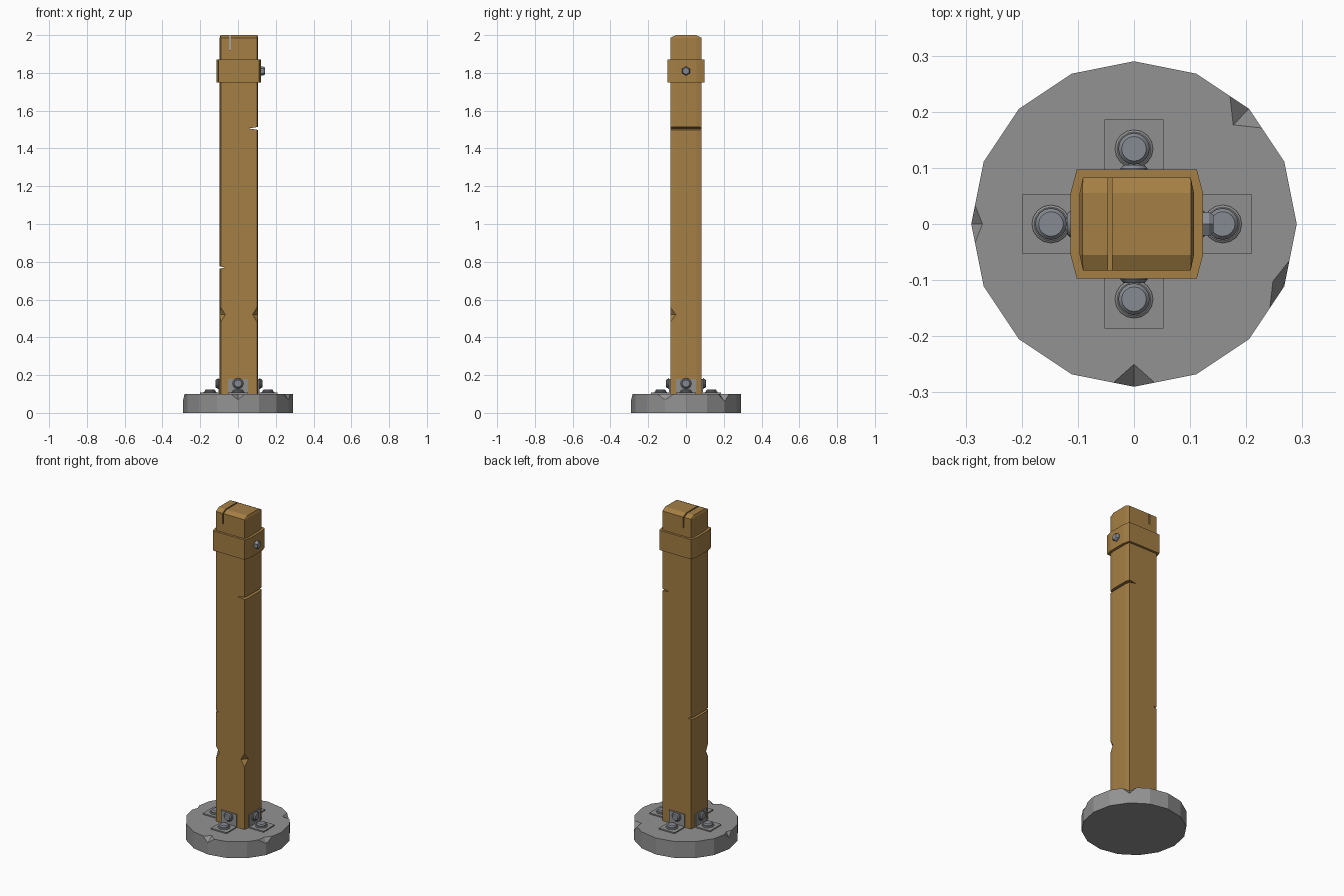
import bpy, bmesh
from math import pi, cos, sin
from mathutils import Matrix, Vector

cube = bpy.data.objects.get("Cube")
if cube:
    bpy.data.objects.remove(cube, do_unlink=True)


def material(name, rgb):
    m = bpy.data.materials.new(name)
    m.use_nodes = True
    m.diffuse_color = (*rgb, 1)
    m.node_tree.nodes["Principled BSDF"].inputs["Base Color"].default_value = (*rgb, 1)
    return m


WOOD = material("golden wood", (0.37, 0.21, 0.058))
STONE = material("grey stone", (0.29, 0.29, 0.29))
IRON = material("iron plate", (0.28, 0.28, 0.28))
STEEL = material("bolt steel", (0.24, 0.26, 0.29))


def finish(bm, name, mat):
    bmesh.ops.recalc_face_normals(bm, faces=bm.faces)
    mesh = bpy.data.meshes.new(name)
    bm.to_mesh(mesh)
    bm.free()
    mesh.materials.append(mat)
    obj = bpy.data.objects.new(name, mesh)
    bpy.context.collection.objects.link(obj)
    return obj


def hull(name, points, mat):
    """Convex solid around a set of points."""
    bm = bmesh.new()
    for p in points:
        bm.verts.new(p)
    bmesh.ops.convex_hull(bm, input=bm.verts)
    bmesh.ops.dissolve_limit(bm, angle_limit=0.01, verts=bm.verts, edges=bm.edges)
    return finish(bm, name, mat)


def box(name, lo, hi, mat, frame=Matrix()):
    pts = [(x, y, z) for x in (lo[0], hi[0]) for y in (lo[1], hi[1]) for z in (lo[2], hi[2])]
    return hull(name, [frame @ Vector(p) for p in pts], mat)


def diamond(center, radial, tangent, depth, angle, mat):
    """Octahedral chip cutter turned to face a direction."""
    frame = Matrix.Translation(center) @ Matrix.Rotation(angle, 4, "Z")
    axes = (Vector((radial, 0, 0)), Vector((0, tangent, 0)), Vector((0, 0, depth)))
    return hull("chip", [frame @ (s * a) for a in axes for s in (-1, 1)], mat)


def carve(obj, cutters):
    for c in cutters:
        c.hide_render = True
        mod = obj.modifiers.new("cut", "BOOLEAN")
        mod.operation, mod.solver, mod.object = "DIFFERENCE", "EXACT", c
    graph = bpy.context.evaluated_depsgraph_get()
    mesh = bpy.data.meshes.new_from_object(obj.evaluated_get(graph))
    obj.modifiers.clear()
    obj.data = mesh
    for c in cutters:
        bpy.data.objects.remove(c, do_unlink=True)


def lathe(name, profile, sides, mat, frame):
    """Closed turned part; the profile is (radius, height)."""
    bm = bmesh.new()
    rings = [[bm.verts.new(frame @ Vector((r * cos(2 * pi * i / sides), r * sin(2 * pi * i / sides), z)))
              for i in range(sides)] for r, z in profile]
    for a, b in zip(rings, rings[1:]):
        for i in range(sides):
            j = (i + 1) % sides
            bm.faces.new((a[i], a[j], b[j], b[i]))
    bm.faces.new(rings[0][::-1])
    bm.faces.new(rings[-1])
    return finish(bm, name, mat)


def outline(hx, hy, cut_x, cut_y, z):
    """Rectangle with clipped corners, centred on the post axis."""
    pts = []
    for sx in (-1, 1):
        for sy in (-1, 1):
            pts += [(AXIS + sx * (hx - cut_x), sy * hy, z), (AXIS + sx * hx, sy * (hy - cut_y), z)]
    return pts


AXIS = 0.005
HX, HY = 0.102, 0.083

# Stone foot with chipped rim
foot = lathe("stone_base", [(0.29, 0), (0.29, 0.1)], 16, STONE, Matrix())
carve(foot, [
    diamond((0, -0.29, 0.1), 0.04, 0.045, 0.03, -pi / 2, STONE),
    diamond((-0.29, 0, 0.1), 0.02, 0.05, 0.03, pi, STONE),
    diamond((0.266, -0.11, 0.1), 0.02, 0.07, 0.03, -pi / 8, STONE),
    diamond((0.205, 0.205, 0.1), 0.04, 0.05, 0.04, pi / 4, STONE),
])

# Wooden post with bevelled top, saw slot, side notches and corner chips
post = hull("post", outline(HX, HY, 0.006, 0.028, 0.1) + outline(HX, HY, 0.006, 0.028, 1.985)
            + outline(HX - 0.005, HY - 0.028, 0.001, 0.001, 2.0), WOOD)


def notch(tip, edge, z, half):
    pts = [(x, y, z + dz) for y in (-0.2, 0.2) for x, dz in ((tip, 0), (edge, -half), (edge, half))]
    return hull("notch", pts, WOOD)


carve(post, [
    box("slot", (-0.046, -0.2, 1.92), (-0.039, 0.2, 2.1), WOOD),
    notch(0.055, 0.115, 1.506, 0.009),
    notch(-0.07, -0.105, 0.77, 0.008),
    diamond((AXIS - HX, -HY, 0.52), 0.03, 0.03, 0.05, 0, WOOD),
    diamond((AXIS + HX, -HY, 0.52), 0.03, 0.03, 0.05, 0, WOOD),
])

# Collar band near the top, with its hexagonal bolt
hull("collar", outline(0.118, 0.097, 0.011, 0.042, 1.75)
     + outline(0.118, 0.097, 0.011, 0.042, 1.87), WOOD)
side = Matrix.Translation((AXIS + 0.117, 0, 1.81)) @ Matrix.Rotation(pi / 2, 4, "Y")
lathe("collar_bolt", [(0.024, 0), (0.024, 0.012), (0.018, 0.02)], 6, STEEL, side)

# Four angle brackets, each with a washer and bolt on both legs
WASHER = [(0.034, 0), (0.034, 0.003), (0.03, 0.006)]
HEAD = [(0.028, 0.005), (0.028, 0.011), (0.022, 0.018)]
for n, place in enumerate(("left", "back", "right", "front")):
    reach = HX if n % 2 == 0 else HY
    shift = AXIS if n % 2 == 0 else 0
    frame = Matrix.Translation((shift, 0, 0.1)) @ Matrix.Rotation(n * pi / 2, 4, "Z")
    box(place + "_bracket_foot", (reach, -0.053, 0), (reach + 0.103, 0.053, 0.007), IRON, frame)
    box(place + "_bracket_wall", (reach - 0.002, -0.053, 0), (reach + 0.007, 0.053, 0.08), IRON, frame)
    seats = {"foot": Matrix.Translation((reach + 0.051, 0, 0.007)),
             "wall": Matrix.Translation((reach + 0.007, 0, 0.055)) @ Matrix.Rotation(pi / 2, 4, "Y")}
    for leg, seat in seats.items():
        size = Matrix.Scale(1 if leg == "foot" else 0.85, 4)
        for part, profile, mat in (("washer", WASHER, IRON), ("bolt", HEAD, STEEL)):
            obj = lathe(f"{place}_{leg}_{part}", profile, 16, mat, frame @ seat @ size)
            bpy.ops.object.select_all(action="DESELECT")
            obj.select_set(True)
            bpy.context.view_layer.objects.active = obj
            bpy.ops.object.shade_smooth_by_angle(angle=pi / 6)
